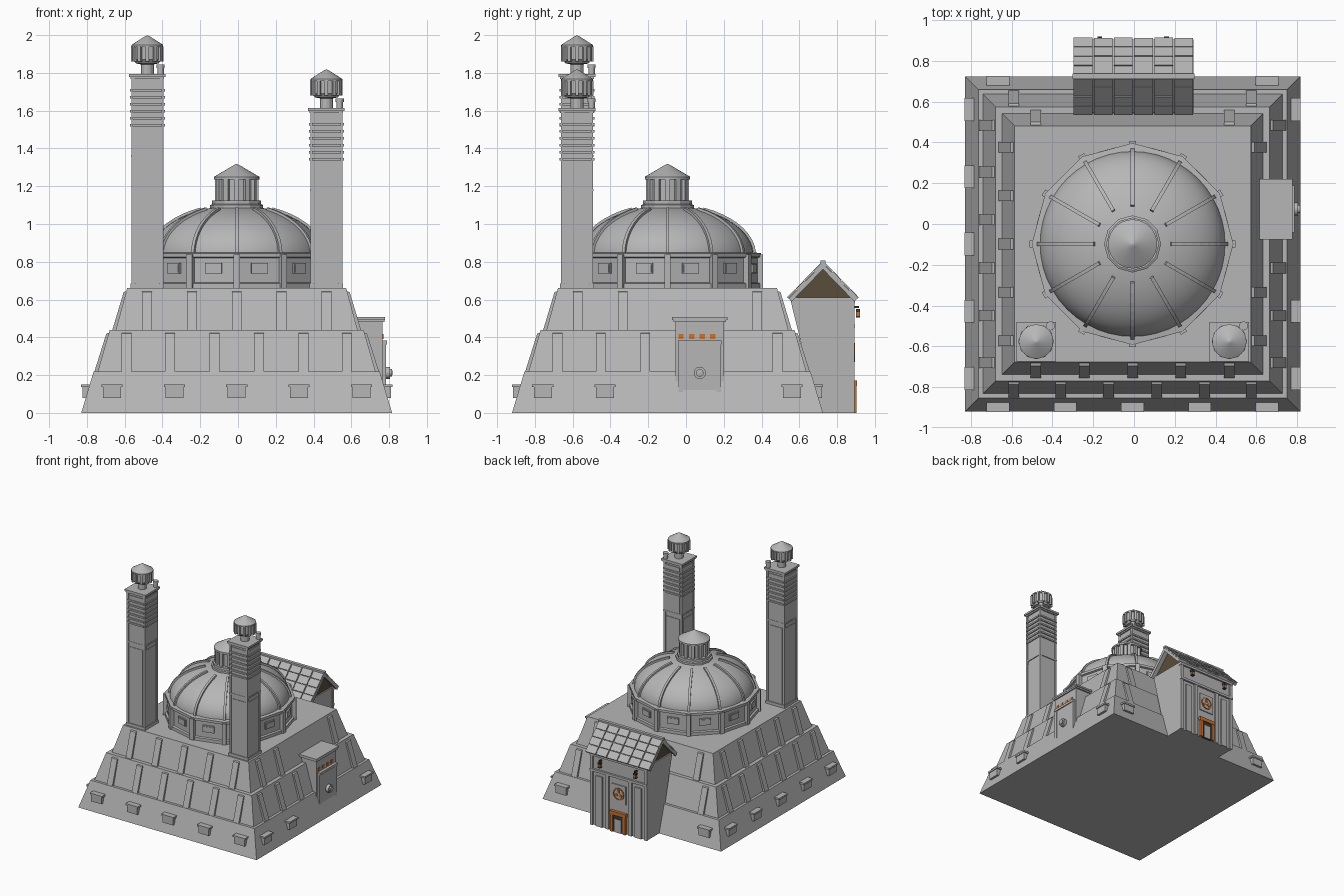
import bpy, bmesh, math
from mathutils import Matrix, Vector

if "Cube" in bpy.data.objects:
    bpy.data.objects.remove(bpy.data.objects["Cube"])

CX, CY = -0.007, -0.098          # centre of the stepped base and dome
I = Matrix.Identity(4)
T = lambda x, y, z=0: Matrix.Translation((x, y, z))
R = lambda a, ax='Z': Matrix.Rotation(a, 4, ax)


def material(name, col):
    m = bpy.data.materials.new(name)
    m.diffuse_color = (*col, 1)
    m.use_nodes = True
    m.node_tree.nodes["Principled BSDF"].inputs["Base Color"].default_value = m.diffuse_color
    return m


STONE = material("stone grey", (0.47, 0.47, 0.47))
DARK = material("dark recess", (0.04, 0.04, 0.04))
BROWN = material("brown timber", (0.10, 0.075, 0.045))
ORANGE = material("orange", (0.58, 0.17, 0.03))


def box(bm, c, s, M=I):
    bmesh.ops.create_cube(bm, size=1, matrix=M @ T(*c) @ Matrix.Diagonal((*s, 1)))


def prism(bm, yz, x0, x1, M=I):
    """Extrude a (y, z) outline between x0 and x1."""
    a = [bm.verts.new(M @ Vector((x0, y, z))) for y, z in yz]
    b = [bm.verts.new(M @ Vector((x1, y, z))) for y, z in yz]
    bm.faces.new(a)
    bm.faces.new(b[::-1])
    n = len(a)
    for i in range(n):
        bm.faces.new((a[i], b[i], b[(i + 1) % n], a[(i + 1) % n]))


def lathe(bm, prof, n, M=I, phase=0.0):
    """Revolve an (r, z) profile with n sides, closing both ends."""
    rings = [[bm.verts.new(M @ Vector((r * math.cos(phase + 2 * math.pi * i / n),
                                       r * math.sin(phase + 2 * math.pi * i / n), z)))
              for i in range(n)] for r, z in prof]
    for p, q in zip(rings, rings[1:]):
        for i in range(n):
            bm.faces.new((p[i], p[(i + 1) % n], q[(i + 1) % n], q[i]))
    bm.faces.new(rings[0][::-1])
    bm.faces.new(rings[-1])


def finish(name, bm, mat=STONE, smooth=None):
    bmesh.ops.recalc_face_normals(bm, faces=bm.faces[:])
    me = bpy.data.meshes.new(name)
    bm.to_mesh(me)
    bm.free()
    me.materials.append(mat)
    ob = bpy.data.objects.new(name, me)
    bpy.context.collection.objects.link(ob)
    if smooth:
        bpy.ops.object.select_all(action='DESELECT')
        ob.select_set(True)
        bpy.context.view_layer.objects.active = ob
        bpy.ops.object.shade_smooth_by_angle(angle=math.radians(smooth))
    return ob


# Stepped base: three sloping tiers
C = T(CX, CY)
Q = math.sqrt(2)
TIERS = [(0.823, 0.757, 0, 0.22), (0.735, 0.672, 0.22, 0.44), (0.64, 0.58, 0.44, 0.66)]
bm = bmesh.new()
for b, t, z0, z1 in TIERS:
    lathe(bm, [(b * Q, z0), (t * Q, z1)], 4, C, math.pi / 4)
finish("stepped_base", bm)


def clear(side, x):
    """False where the gatehouse or side door takes the space."""
    return not ((side == 2 and abs(x) < 0.4) or (side == 1 and -0.05 < x < 0.39))


# Sloping buttresses and boxed vents on the four sides
butt, vents = bmesh.new(), bmesh.new()
for side in range(4):
    M = C @ R(side * math.pi / 2)
    for (b, t, z0, z1), xs in ((TIERS[1], [-.583, -.353, -.118, .118, .353, .583]),
                               (TIERS[2], [-.475, -.237, 0, .237, .475])):
        for x in xs:
            if clear(side, x):
                prism(butt, [(-b - .018, z0), (-t - .018, z1 - .02), (-t + .02, z1 - .01),
                             (-b + .03, z0)], x - .026, x + .026, M)
    for x in (-.66, -.33, 0, .33, .66):
        if clear(side, x):
            box(vents, (x, -.775, .11), (.095, .085, .06), M)
            box(vents, (x, -.775, .143), (.112, .098, .014), M)
finish("buttresses", butt)
finish("base_vents", vents)

# Twelve-sided drum with posts and window boxes
bm = bmesh.new()
lathe(bm, [(.495, .66), (.495, .685), (.48, .69), (.48, .82), (.495, .825), (.495, .845),
           (.455, .85)], 12, C)
finish("dome_drum", bm)
posts, wins = bmesh.new(), bmesh.new()
for i in range(12):
    M = C @ R(i * math.pi / 6)
    box(posts, (.48, 0, .75), (.05, .034, .175), M)
    M = M @ R(math.pi / 12)
    box(wins, (.464, 0, .765), (.022, .09, .055), M)
    box(wins, (.466, 0, .765), (.026, .078, .042), M)
finish("drum_posts", posts)
finish("drum_windows", wins)

# Dome with twelve ribs
arc = lambda a, d=0: ((.455 + d) * math.cos(a), .835 + (.262 + d) * math.sin(a))
bm = bmesh.new()
lathe(bm, [arc(math.radians(a)) for a in range(0, 81, 5)], 48, C)
finish("dome", bm, smooth=35)
bm = bmesh.new()
angs = [math.radians(a) for a in range(3, 67, 7)]
for i in range(12):
    prism(bm, [arc(a, .014) for a in angs] + [arc(a, -.012) for a in reversed(angs)],
          -.009, .009, C @ R(i * math.pi / 6))
finish("dome_ribs", bm)

# Lantern on top of the dome
bm = bmesh.new()
lathe(bm, [(.14, 1.07), (.14, 1.10), (.13, 1.105), (.13, 1.125), (.1, 1.125), (.1, 1.24)], 12, C)
for i in range(12):
    box(bm, (.104, 0, 1.183), (.022, .026, .115), C @ R(i * math.pi / 6))
finish("lantern", bm)
bm = bmesh.new()
lathe(bm, [(.12, 1.235), (.12, 1.25), (.018, 1.31), (.002, 1.318)], 32, C)
finish("lantern_roof", bm, smooth=35)

# Two towers, the right one shorter
for tag, x, top in (("left", -.48, 1.77), ("right", .468, 1.59)):
    P = T(x, -.577, top)
    h = top - .66
    bm = bmesh.new()
    box(bm, (0, 0, -h / 2), (.158, .158, h), P)
    box(bm, (0, 0, -h + .012), (.178, .178, .024), P)
    box(bm, (0, 0, -.41), (.172, .172, .012), P)
    box(bm, (0, 0, .004), (.178, .178, .014), P)
    box(bm, (0, 0, .016), (.194, .194, .016), P)
    for k in range(4):
        M = P @ R(k * math.pi / 2)
        box(bm, (.076, .076, -h / 2), (.018, .018, h), M)
        box(bm, (0, .08, -.215), (.13, .008, .39), M)
        box(bm, (0, .08, -(h + .43) / 2), (.125, .006, h - .47), M)
    finish(tag + "_tower", bm)
    bm = bmesh.new()
    for j in range(6):
        for k in range(4):
            box(bm, (0, .086, -.062 - j * .037), (.155, .014, .013), P @ R(k * math.pi / 2))
    finish(tag + "_tower_bars", bm)
    # Turret head with ribs, neck and small corner chimney
    bm = bmesh.new()
    lathe(bm, [(.034, .02), (.034, .075), (.06, .08), (.076, .1), (.076, .172)], 12, P)
    for i in range(12):
        box(bm, (.077, 0, .13), (.018, .018, .08), P @ R(i * math.pi / 6))
    lathe(bm, [(.017, .02), (.017, .055), (.022, .056), (.022, .074)], 12, P @ T(.07, .077))
    finish(tag + "_turret", bm)
    bm = bmesh.new()
    lathe(bm, [(.084, .168), (.084, .178), (.012, .224), (.002, .228)], 24, P)
    finish(tag + "_turret_roof", bm, smooth=35)

# Side door block with frame, panel and wheel
bm = bmesh.new()
box(bm, (.66, .073, .27), (.21, .255, .44), I)
box(bm, (.697, .073, .488), (.155, .28, .014))
box(bm, (.697, .073, .5), (.16, .296, .014))
finish("side_door_block", bm)
bm = bmesh.new()
for y in (-.028, .174):
    box(bm, (.74, y, .22), (.085, .024, .3))
box(bm, (.74, .073, .372), (.095, .23, .02))
box(bm, (.735, .073, .22), (.09, .19, .3))
finish("side_door_frame", bm)
bm = bmesh.new()
lathe(bm, [(.032, 0), (.032, .025), (.02, .025), (.02, .035), (.01, .037)], 16,
      T(.78, .073, .212) @ R(math.pi / 2, 'Y'))
finish("door_wheel", bm, smooth=35)
bm = bmesh.new()
for y in (-.026, .03, .086, .142):
    box(bm, (.766, y, .405), (.008, .028, .026))
finish("door_lamps", bm, ORANGE)

# Gatehouse walls and front pilasters
bm = bmesh.new()
prism(bm, [(.70, 0), (.88, 0), (.88, .61), (.55, .61)], -.26, .26)
for s in (-1, 1):
    for x, w, z in ((.25, .026, .61), (.105, .03, .45), (.18, .06, .42)):
        box(bm, (s * x, .882, z / 2), (w, .02, z))
    prism(bm, [(.87, .0), (.89, .0), (.89, .6), (.87, .6)], s * .262, s * .24)
box(bm, (0, .884, .46), (.53, .024, .02))
box(bm, (0, .88, .595), (.53, .03, .03))
box(bm, (0, .882, .32), (.13, .012, .15))
finish("gatehouse", bm)

# Timber gables under the roof
bm = bmesh.new()
prism(bm, [(.56, .61), (.89, .61), (.725, .775)], -.25, .25)
finish("gables", bm, BROWN)

# Shingled pitched roof
bm = bmesh.new()
pitch = math.atan2(.19, .185)
for turn in (0, math.pi):
    M = T(-.003, .725, .793) @ R(turn) @ R(-pitch, 'X')
    box(bm, (0, .13, -.008), (.575, .26, .012), M)
    for row in range(4):
        for col in range(6):
            box(bm, ((col - 2.5) * .099, .034 + row * .066, .003), (.092, .062, .009),
                M @ T(0, 0, .002 * ((row + col) % 2)))
    for s in (-1, 1):
        box(bm, (s * .288, .13, -.012), (.014, .262, .022), M)
box(bm, (-.003, .725, .797), (.6, .026, .018))
finish("gatehouse_roof", bm)

# Gate: orange frame, dark opening, pale door
bm = bmesh.new()
for s in (-1, 1):
    box(bm, (s * .058, .89, .078), (.026, .026, .156))
box(bm, (0, .89, .157), (.15, .03, .03))
finish("gate_frame", bm, ORANGE)
bm = bmesh.new()
box(bm, (0, .885, .072), (.092, .02, .144))
finish("gate_opening", bm, DARK)
bm = bmesh.new()
box(bm, (0, .89, .055), (.058, .018, .11))
finish("gate_door", bm)

# Round ornament above the gate
bm = bmesh.new()
O = T(0, .891, .32)
for i in range(16):
    box(bm, (0, 0, .046), (.019, .007, .008), O @ R(i * math.pi / 8, 'Y'))
for i in range(3):
    box(bm, (0, 0, .024), (.02, .007, .024), O @ R(i * 2 * math.pi / 3, 'Y'))
finish("gate_ornament", bm, ORANGE)

# Hanging lamps either side of the gate
lamps, caps = bmesh.new(), bmesh.new()
for x in (-.168, .16):
    box(caps, (x, .9, .56), (.012, .03, .012))
    box(caps, (x, .91, .542), (.024, .022, .014))
    box(lamps, (x, .91, .525), (.02, .02, .024))
    box(caps, (x, .91, .51), (.024, .022, .008))
finish("lamp_brackets", caps, DARK)
finish("gate_lamps", lamps, ORANGE)
